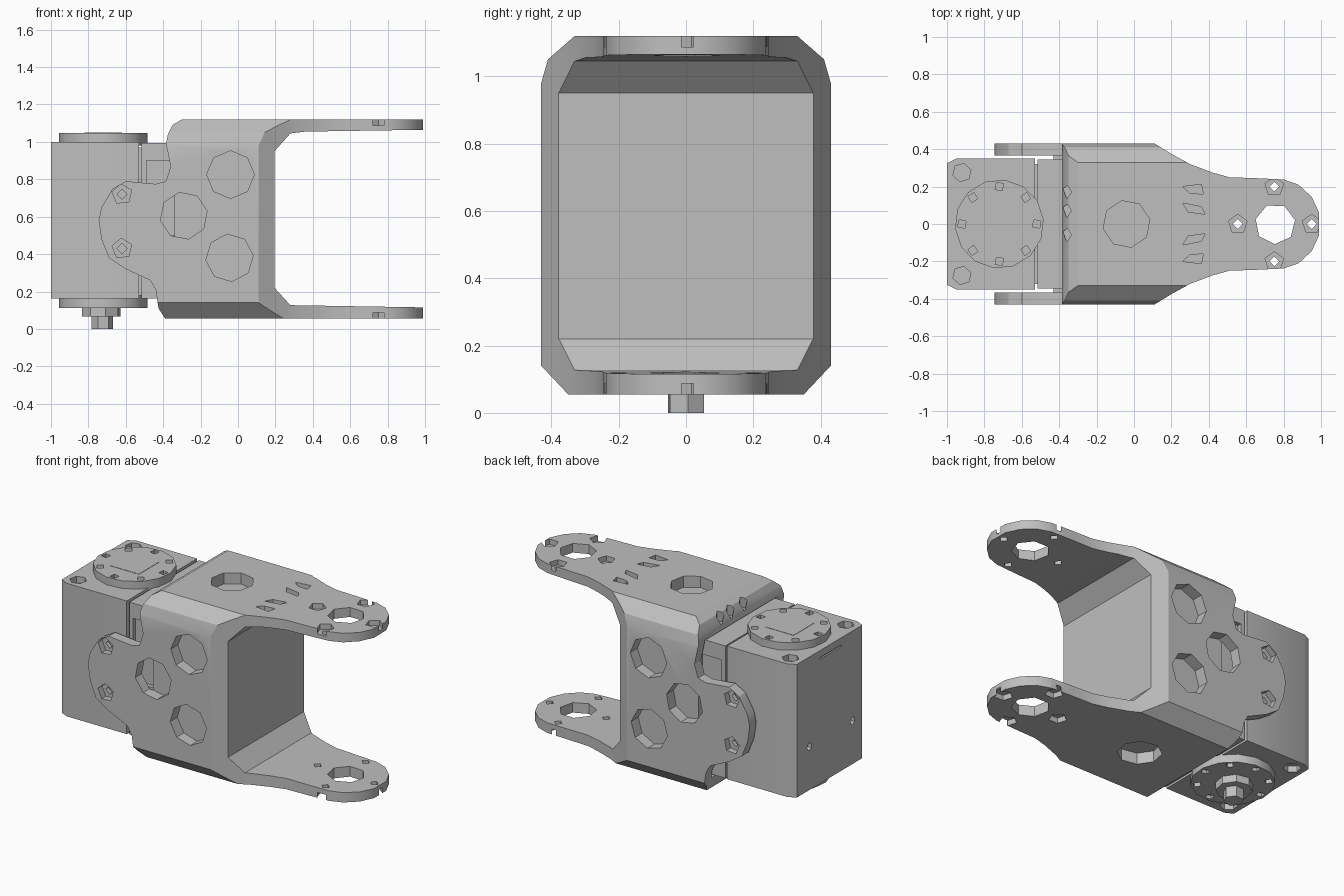
import bpy, bmesh, math
from mathutils import Vector

cube = bpy.data.objects.get("Cube")
if cube:
    bpy.data.objects.remove(cube, do_unlink=True)

grey = bpy.data.materials.new("plain grey")
grey.use_nodes = True
COL = (0.52, 0.52, 0.52, 1)
grey.diffuse_color = COL
grey.node_tree.nodes["Principled BSDF"].inputs["Base Color"].default_value = COL


def prism(name, pts, axis, lo, hi):
    """Extrude a 2D outline along an axis, from lo to hi."""
    place = {"X": lambda a, b, t: (t, a, b),
             "Y": lambda a, b, t: (a, t, b),
             "Z": lambda a, b, t: (a, b, t)}[axis]
    bm = bmesh.new()
    rings = [[bm.verts.new(place(a, b, t)) for a, b in pts] for t in (lo, hi)]
    n = len(pts)
    for i in range(n):
        j = (i + 1) % n
        bm.faces.new((rings[0][i], rings[0][j], rings[1][j], rings[1][i]))
    bm.faces.new(rings[0])
    bm.faces.new(rings[1])
    bmesh.ops.recalc_face_normals(bm, faces=bm.faces)
    mesh = bpy.data.meshes.new(name)
    bm.to_mesh(mesh)
    bm.free()
    mesh.materials.append(grey)
    ob = bpy.data.objects.new(name, mesh)
    bpy.context.collection.objects.link(ob)
    return ob


def ring(cx, cy, r, n, turn=0.0):
    return [(cx + r * math.cos(turn + math.tau * i / n),
             cy + r * math.sin(turn + math.tau * i / n)) for i in range(n)]


def rect(x0, x1, y0, y1):
    return [(x0, y0), (x1, y0), (x1, y1), (x0, y1)]


def combine(ob, other, operation="DIFFERENCE"):
    mod = ob.modifiers.new("cut", "BOOLEAN")
    mod.operation, mod.solver, mod.object = operation, "EXACT", other
    bpy.context.view_layer.objects.active = ob
    bpy.ops.object.modifier_apply(modifier=mod.name)
    bpy.data.objects.remove(other, do_unlink=True)


def cut(ob, pts, axis, lo, hi):
    combine(ob, prism("cutter", pts, axis, lo, hi))


def finish(ob, angle=28):
    bpy.ops.object.select_all(action="DESELECT")
    ob.select_set(True)
    bpy.context.view_layer.objects.active = ob
    bpy.ops.object.shade_smooth_by_angle(angle=math.radians(angle))


# Bracket: side outline with fork opening, trimmed by plan and end outlines
side = [(-0.3, 1.12), (-0.35, 1.09), (-0.375, 1.04), (-0.385, 0.99), (-0.36, 0.87),
        (-0.385, 0.79), (-0.44, 0.775), (-0.6, 0.79), (-0.67, 0.75), (-0.73, 0.65),
        (-0.745, 0.58), (-0.73, 0.48), (-0.69, 0.38), (-0.6, 0.32), (-0.47, 0.26),
        (-0.44, 0.21), (-0.425, 0.11), (-0.39, 0.055), (1, 0.055), (1, 0.115),
        (0.28, 0.127), (0.195, 0.22), (0.195, 0.95), (0.28, 1.045), (0.36, 1.055),
        (1, 1.065), (1, 1.12)]
bracket = prism("fork_bracket", side, "Y", -0.43, 0.43)
half = [(-0.8, 0.43), (0.11, 0.43), (0.2, 0.375), (0.3, 0.32), (0.42, 0.275),
        (0.51, 0.25), (0.65, 0.245), (0.8, 0.238), (0.88, 0.21), (0.95, 0.145),
        (0.99, 0.06)]
plan = half + [(x, -y) for x, y in reversed(half)]
combine(bracket, prism("plan_trim", plan, "Z", -0.1, 1.3), "INTERSECT")
end = [(0.43, 0.14), (0.43, 0.98), (0.41, 1.05), (0.33, 1.12),
       (-0.33, 1.12), (-0.41, 1.05), (-0.43, 0.98), (-0.43, 0.14), (-0.35, 0.055), (0.35, 0.055)]
combine(bracket, prism("end_trim", end, "X", -1.2, 1.2), "INTERSECT")

# Pocket that leaves two side ears around the motor
cut(bracket, rect(-1, -0.34, 0.15, 1.0), "Y", -0.365, 0.365)

# Round recesses and screw seats on both cheeks
for s in (-1, 1):
    lo, hi = sorted((s * 0.36, s * 0.6))
    for x, z, turn in ((-0.04, 0.825, 0), (-0.29, 0.605, 0.2), (-0.045, 0.38, 0.1)):
        cut(bracket, ring(x, z, 0.127, 8, turn), "Y", lo, hi)
    for z in (0.72, 0.43):
        lo2, hi2 = sorted((s * 0.39, s * 0.6))
        cut(bracket, ring(-0.62, z, 0.055, 5, 0.4), "Y", lo2, hi2)
        lo3, hi3 = sorted((s * 0.3, s * 0.6))
        cut(bracket, ring(-0.62, z, 0.027, 4), "Y", lo3, hi3)

# Round recesses on top and bottom
cut(bracket, ring(-0.04, 0, 0.127, 8, 0.2), "Z", 1.05, 1.3)
cut(bracket, ring(-0.04, 0, 0.127, 8, 0.2), "Z", -0.1, 0.125)

# Fork end holes: one large hole with four counterbored screw holes
cut(bracket, ring(0.755, 0, 0.108, 7, 0.2), "Z", -0.1, 1.3)
for x, y in ((0.75, 0.2), (0.75, -0.2), (0.95, 0), (0.555, 0)):
    cut(bracket, ring(x, y, 0.052, 5, 0.3), "Z", 1.087, 1.3)
    cut(bracket, ring(x, y, 0.052, 5, 0.3), "Z", -0.1, 0.088)
    cut(bracket, ring(x, y, 0.026, 4), "Z", -0.1, 1.3)

# Slanted slots on the upper arm
for s in (-1, 1):
    for slot in ([(0.26, 0.2), (0.3, 0.165), (0.37, 0.16), (0.36, 0.212)],
                 [(0.26, 0.112), (0.29, 0.065), (0.38, 0.052), (0.36, 0.092)]):
        cut(bracket, [(x, s * y) for x, y in slot], "Z", 1.085, 1.3)

# Small slots along the rear top edge
for y in (0.17, 0.07, -0.06):
    cut(bracket, [(-0.38, y + 0.02), (-0.36, y - 0.035), (-0.335, y), (-0.355, y + 0.035)],
        "Z", 1.03, 1.3)
finish(bracket)

# Motor: chamfered main case
case = prism("motor_case", [(-1, -0.325), (-0.95, -0.35), (-0.53, -0.35), (-0.53, 0.35),
                            (-0.95, 0.35), (-1, 0.325)], "Z", 0.162, 1.0)
for y in (-0.275, 0.275):
    for lo, hi in ((0.96, 1.2), (0, 0.2)):
        cut(case, ring(-0.92, y, 0.05, 6, 0.3), "Z", lo, hi)
for y in (0.2, -0.23):
    cut(case, ring(y, 0.435, 0.025, 5), "X", -1.1, -0.95)
cut(case, rect(-0.12, 0.1, 0.945, 0.955), "X", -1.1, -0.99)
finish(case)

# Motor: front block behind a thin seam, with a stepped side
block = prism("motor_front_block", rect(-0.515, -0.3, 0.162, 0.995), "Y", -0.345, 0.345)
for s in (-1, 1):
    lo, hi = sorted((s * 0.32, s * 0.5))
    cut(block, rect(-0.49, -0.2, 0.5, 0.9), "Y", lo, hi)
finish(block)
seam = prism("motor_seam_core", rect(-0.54, -0.5, 0.18, 0.97), "Y", -0.32, 0.32)

# Output discs above and below, ringed with small screw holes
for name, z0, z1, lo, hi in (("upper_disc", 0.98, 1.048, 1.02, 1.2),
                             ("lower_disc", 0.112, 0.18, 0, 0.135)):
    disc = prism(name, ring(-0.72, 0, 0.238, 14, 0.1), "Z", z0, z1)
    for x, y in ring(-0.72, 0, 0.2, 8):
        cut(disc, ring(x, y, 0.027, 4, math.atan2(y, x + 0.72) + 0.6), "Z", lo, hi)
    finish(disc)

# Raised thin plate on the upper disc, and the lower boss and shaft
cap = prism("upper_disc_plate", rect(-0.82, -0.62, -0.1, 0.1), "Z", 1.04, 1.05)
boss = prism("lower_boss", ring(-0.73, 0, 0.105, 8, 0.2), "Z", 0.066, 0.13)
shaft = prism("lower_shaft", ring(-0.725, 0, 0.058, 6, 0.1), "Z", 0.0, 0.08)
